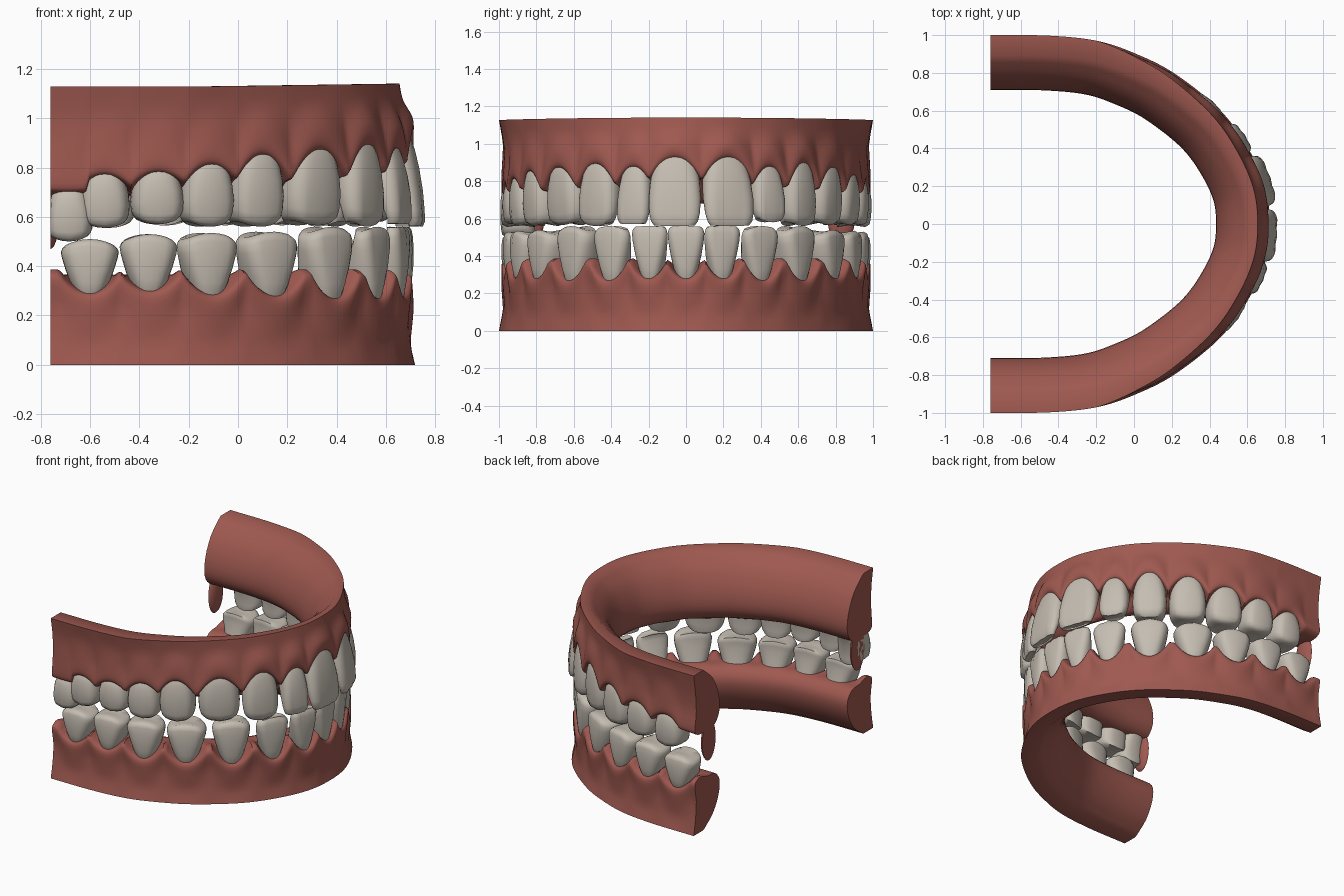
import bpy, bmesh, math
from mathutils import Vector

if "Cube" in bpy.data.objects:
    bpy.data.objects.remove(bpy.data.objects["Cube"])


def material(name, rgb):
    m = bpy.data.materials.new(name)
    m.diffuse_color = (*rgb, 1)
    m.use_nodes = True
    m.node_tree.nodes["Principled BSDF"].inputs["Base Color"].default_value = m.diffuse_color
    return m


GUM = material("gum_red", (0.345, 0.10, 0.08))
TOOTH = material("tooth_ivory", (0.56, 0.51, 0.445))


def spline(pts, n):
    """Catmull-Rom through 2D points."""
    p = [Vector(q) for q in pts]
    p = [2 * p[0] - p[1]] + p + [2 * p[-1] - p[-2]]
    out = []
    for i in range(1, len(p) - 2):
        a, b, c, d = p[i - 1:i + 3]
        for k in range(n):
            t = k / n
            out.append(0.5 * (2 * b + (c - a) * t + (2 * a - 5 * b + 4 * c - d) * t * t
                              + (3 * b - a - 3 * c + d) * t ** 3))
    return out + [p[-2]]


# Dental arch at the gum line, from the -y end round the front to the +y end
HALF = [(0.70, 0), (0.675, 0.2), (0.58, 0.405), (0.435, 0.595), (0.203, 0.778),
        (0, 0.88), (-0.2, 0.945), (-0.45, 0.972), (-0.76, 0.975)]
ARCH = spline([(x, -y) for x, y in HALF[:0:-1]] + HALF, 24)
DIST = [0.0]
for a, b in zip(ARCH, ARCH[1:]):
    DIST.append(DIST[-1] + (b - a).length)
MID = DIST[-1] / 2


def arch(s):
    """Point, tangent and outward normal at distance s from the front middle."""
    d = min(max(s + MID, 0), DIST[-1])
    i = 0
    while i < len(DIST) - 2 and DIST[i + 1] < d:
        i += 1
    f = (d - DIST[i]) / (DIST[i + 1] - DIST[i])
    p = ARCH[i].lerp(ARCH[i + 1], f)
    lo, hi = max(i - 6, 0), min(i + 7, len(ARCH) - 1)
    t = (ARCH[hi] - ARCH[lo]).normalized()
    return p, t, Vector((t.y, -t.x))


def finish(bm, name, mat, angle):
    bmesh.ops.recalc_face_normals(bm, faces=bm.faces)
    me = bpy.data.meshes.new(name)
    bm.to_mesh(me)
    bm.free()
    me.materials.append(mat)
    ob = bpy.data.objects.new(name, me)
    bpy.context.collection.objects.link(ob)
    bpy.ops.object.select_all(action='DESELECT')
    ob.select_set(True)
    bpy.context.view_layer.objects.active = ob
    bpy.ops.object.shade_smooth_by_angle(angle=math.radians(angle))


def bridge(bm, rings):
    for r, q in zip(rings, rings[1:]):
        n = len(r)
        for k in range(n):
            bm.faces.new((r[k], r[(k + 1) % n], q[(k + 1) % n], q[k]))


# Teeth: position along arch, width, gum line height, tip height
UPPER = [(-1.89, .20, .70, .50), (-1.745, .21, .77, .555), (-1.525, .22, .78, .57),
         (-1.305, .225, .81, .56), (-1.08, .235, .85, .56), (-.80, .27, .87, .565),
         (-.525, .24, .89, .56), (-.29, .19, .875, .57), (-.06, .285, .925, .56),
         (.23, .285, .925, .56), (.48, .20, .875, .58), (.72, .23, .895, .56),
         (.98, .25, .87, .565), (1.24, .24, .83, .565), (1.49, .23, .80, .565),
         (1.725, .22, .78, .555)]
SIDE = [(.205, .20, .28, .56), (.44, .22, .27, .56), (.72, .25, .27, .56),
        (1.02, .26, .28, .54), (1.30, .25, .285, .535), (1.56, .24, .30, .53),
        (1.805, .24, .29, .51)]
LOWER = [(-s, *r) for s, *r in SIDE[::-1]] + [(0, .20, .28, .56)] + SIDE

# Crown rings: height (0 gum line, 1 tip), width scale, outward bulge
U_ROWS = [(-.18, .55, -.03), (0, .74, 0), (.15, .86, .010), (.35, .95, .016), (.6, 1, .016),
          (.82, .97, .010), (.94, .90, .004), (1, .78, -.008), (.97, .4, -.03)]
L_ROWS = [(-.2, .3, -.035), (0, .50, -.005), (.2, .68, .004), (.45, .84, .010), (.7, .96, .010),
          (.87, 1, .006), (.95, .95, .001), (1, .84, -.008), (.97, .42, -.03)]


def tooth(name, s, w, gum, tip, rows, upper):
    p, t, n = arch(s)
    front = max(0, 1 - abs(s - (.085 if upper else 0)) / 0.85)
    back = min(1, max(0, (abs(s) - .35) / .5))
    lean = 0.068 * front if upper else 0.0
    point = .006 + .03 * min(1, max(0, (abs(s) - .3) / .2))
    sign = 1 if upper else -1
    bm = bmesh.new()
    rings = []
    for i, (v, wf, bulge) in enumerate(rows):
        vv = max(v, 0)
        depth = (.15 + .05 * back) * (1 - (.65 - .5 * back) * vv ** 1.5)
        inset = (0, .012, .035)[max(0, i - len(rows) + 3)] if back > .3 else 0
        depth = max(depth - 2 * inset, .03)
        if i == len(rows) - 1:
            depth *= .5
        if i == 0:
            depth *= .4
        outer = bulge + lean * vv - inset
        ring = []
        for k in range(28):
            a = math.tau * k / 28
            c, si = math.cos(a), math.sin(a)
            x = math.copysign(abs(c) ** .72, c)
            y = math.copysign(abs(si) ** .75, si)
            # shallow grooves down the front face
            groove = .003 * math.cos(x * 9) * vv * (y > 0)
            q = p + t * (x * wf * w * .49) + n * (outer - depth / 2 + y * depth / 2 + groove)
            z = gum + (tip - gum) * v + sign * point * (x * wf) ** 2 * vv ** 3
            ring.append(bm.verts.new((max(q.x, -.76), q.y, z)))
        rings.append(ring)
    bridge(bm, rings)
    bm.faces.new(rings[0])
    bm.faces.new(rings[-1])
    finish(bm, name, TOOTH, 50)


def gum_band(name, teeth, upper):
    """Sweep a gum section along the arch, scalloped round every tooth."""
    bm = bmesh.new()
    rings = []
    count = 300
    for j in range(count + 1):
        s = -MID + 2 * MID * j / count
        p, t, n = arch(s)
        edge = .80 - .05 * abs(s) if upper else .375
        c, w, g, _ = min(teeth, key=lambda q: abs(s - q[0]) / q[1])
        u = min(1, abs(s - c) / (w * .52))
        edge = g + (edge - g) * u ** 2
        ridge = .012 * (1 - u * u) - .006
        back = min(1, max(0, (.7 - p.x) / .9))
        if upper:
            top = 1.14 - .012 * back
            e, inner, base = top - edge, top - .69, -.045 + .07 * back ** 1.2
        else:
            e, inner, base = edge, .365, .018 + .007 * back
        # section points: inward distance, height from the base rim
        section = spline([(-base, 0), (-base * .5 + .008, e * .3), (-ridge - .002, e * .62),
                          (-.012, e - .035), (.004, e - .002), (.05, e + .012),
                          (.13, inner), (.21, inner - .01), (.262, inner * .8),
                          (.253, inner * .52), (.19, inner * .22), (.085, 0)], 3)
        ring = []
        for d, h in section:
            q = p - n * d
            x = -.76 if j in (0, count) else max(q.x, -.76)
            ring.append(bm.verts.new((x, q.y, top - h if upper else h)))
        rings.append(ring)
    bridge(bm, rings)
    bm.faces.new(rings[0])
    bm.faces.new(rings[-1])
    finish(bm, name, GUM, 45)


def gum_tab(name, y):
    """Small lobe of gum hanging behind the last upper tooth."""
    bm = bmesh.new()
    bmesh.ops.create_uvsphere(bm, u_segments=24, v_segments=14, radius=1)
    for v in bm.verts:
        v.co = (max(-.76 + v.co.x * .035, -.76), y + v.co.y * .075, .61 + v.co.z * .14)
    bmesh.ops.remove_doubles(bm, verts=bm.verts, dist=1e-5)
    finish(bm, name, GUM, 45)


gum_band("upper_gum", UPPER, True)
gum_band("lower_gum", LOWER, False)
for side, y in (("right", -.83), ("left", .83)):
    gum_tab("upper_gum_tab_" + side, y)
for i, row in enumerate(UPPER):
    tooth(f"upper_tooth_{i + 1}", *row, U_ROWS, True)
for i, row in enumerate(LOWER):
    tooth(f"lower_tooth_{i + 1}", *row, L_ROWS, False)
